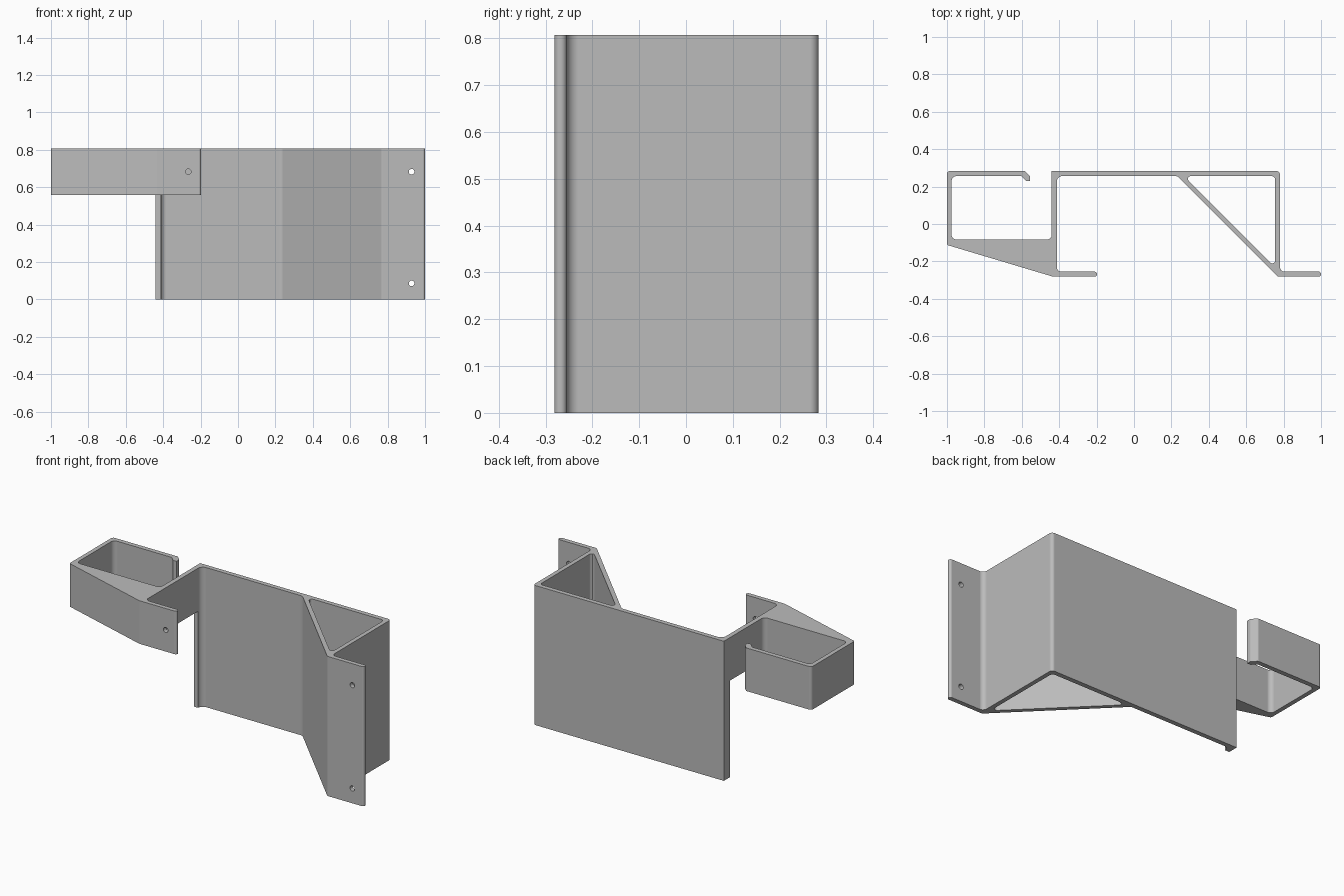
import bpy, bmesh, math
from mathutils import Vector

cube = bpy.data.objects.get("Cube")
if cube:
    bpy.data.objects.remove(cube, do_unlink=True)

grey = bpy.data.materials.new("plain grey")
grey.use_nodes = True
grey.diffuse_color = (0.5, 0.5, 0.5, 1)
grey.node_tree.nodes["Principled BSDF"].inputs["Base Color"].default_value = (0.5, 0.5, 0.5, 1)

TOP = 0.807      # full height
ARM = 0.558      # underside of the hook arm
STEPS = 6        # segments per rounded corner


def rounded(points):
    """Turn (x, y, radius) corners into an outline with arcs."""
    out = []
    for i, (x, y, r) in enumerate(points):
        p = Vector((x, y))
        if r == 0:
            out.append(p)
            continue
        a = (Vector(points[i - 1][:2]) - p).normalized()
        b = (Vector(points[(i + 1) % len(points)][:2]) - p).normalized()
        half = a.angle(b) / 2
        centre = p + (a + b).normalized() * (r / math.sin(half))
        run = r / math.tan(half)
        start, end = p + a * run - centre, p + b * run - centre
        for k in range(STEPS + 1):
            out.append(centre + start.lerp(end, k / STEPS).normalized() * r)
    return out


def extrusion(name, outlines, low, high):
    """Fill the outlines (first outer, others holes) and extrude them upward."""
    bm = bmesh.new()
    for outline in outlines:
        verts = [bm.verts.new((p.x, p.y, low)) for p in rounded(outline)]
        for i, v in enumerate(verts):
            bm.edges.new((verts[i - 1], v))
    bmesh.ops.triangle_fill(bm, edges=bm.edges[:], use_beauty=True)
    grown = bmesh.ops.extrude_face_region(bm, geom=bm.faces[:])["geom"]
    moved = [g for g in grown if isinstance(g, bmesh.types.BMVert)]
    bmesh.ops.translate(bm, verts=moved, vec=(0, 0, high - low))
    bmesh.ops.recalc_face_normals(bm, faces=bm.faces[:])
    mesh = bpy.data.meshes.new(name)
    bm.to_mesh(mesh)
    bm.free()
    mesh.materials.append(grey)
    obj = bpy.data.objects.new(name, mesh)
    bpy.context.collection.objects.link(obj)
    return obj


def activate(obj):
    bpy.ops.object.select_all(action='DESELECT')
    obj.select_set(True)
    bpy.context.view_layer.objects.active = obj


def drill(obj, x, z):
    """Cut a screw hole through the front flange."""
    bpy.ops.mesh.primitive_cylinder_add(vertices=24, radius=0.015, depth=0.1,
                                        location=(x, -0.267, z),
                                        rotation=(math.pi / 2, 0, 0))
    cutter = bpy.context.object
    cutter.hide_render = True
    cutter.data.materials.append(grey)
    mod = obj.modifiers.new("screw hole", 'BOOLEAN')
    mod.operation, mod.solver, mod.object = 'DIFFERENCE', 'EXACT', cutter
    activate(obj)
    bpy.ops.object.modifier_apply(modifier=mod.name)
    bpy.data.objects.remove(cutter, do_unlink=True)


def finish(obj):
    activate(obj)
    bpy.ops.object.shade_smooth_by_angle(angle=math.radians(30))
    obj.modifiers.new("flat planes", 'WEIGHTED_NORMAL').keep_sharp = True


# Tall plate with side wall, diagonal brace and mounting flange
body_outline = [
    (-0.44, 0.283, 0), (0.78, 0.283, 0.018), (0.78, -0.255, 0.025),
    (1.0, -0.255, 0.012), (1.0, -0.281, 0.012), (0.768, -0.281, 0.012),
    (0.233, 0.256, 0.03), (-0.413, 0.256, 0.03), (-0.413, 0.225, 0),
    (-0.44, 0.225, 0),
]
brace_opening = [(0.267, 0.256, 0.015), (0.755, 0.256, 0.02), (0.755, -0.232, 0.015)]
body = extrusion("bracket_body", [body_outline, brace_opening], 0, TOP)
for z in (0.086, 0.683):
    drill(body, 0.928, z)
finish(body)

# Short arm: wall, wedge, open hook with bent lip, and small flange
arm_outline = [
    (-0.44, 0.225, 0), (-0.413, 0.225, 0), (-0.413, -0.255, 0.025),
    (-0.198, -0.255, 0.012), (-0.198, -0.281, 0.012), (-0.435, -0.281, 0.02),
    (-1.0, -0.112, 0.012), (-1.0, 0.283, 0.015), (-0.583, 0.283, 0.01),
    (-0.555, 0.255, 0.008), (-0.555, 0.23, 0), (-0.577, 0.23, 0.006),
    (-0.602, 0.256, 0.008), (-0.975, 0.256, 0.025), (-0.975, -0.083, 0.025),
    (-0.44, -0.083, 0.025),
]
arm = extrusion("hook_arm", [arm_outline], ARM, TOP)
drill(arm, -0.266, 0.683)
finish(arm)
